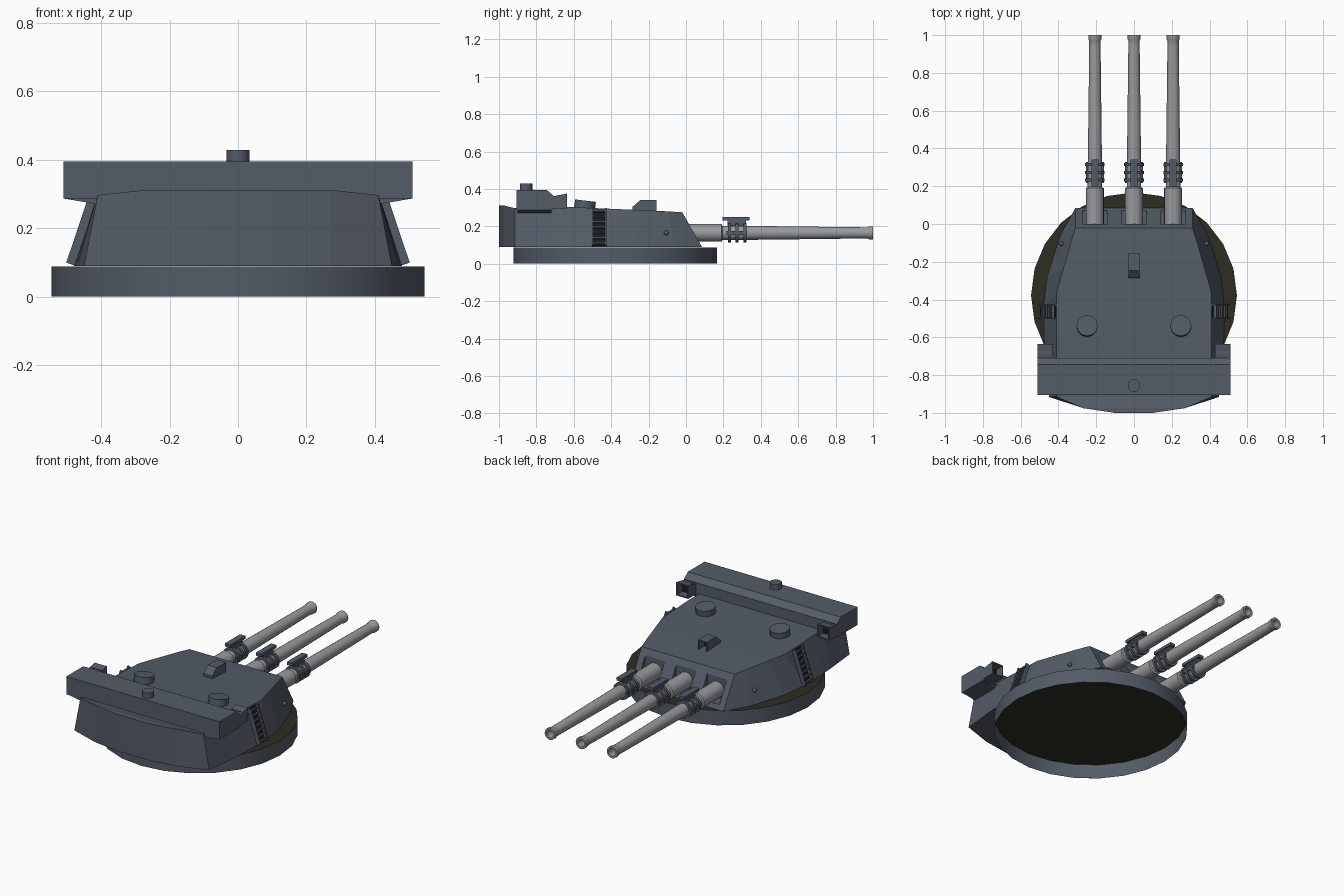
import bpy, bmesh, math
from mathutils import Matrix, Vector

cube = bpy.data.objects.get("Cube")
if cube:
    bpy.data.objects.remove(cube, do_unlink=True)


def make_mat(name, rgb):
    m = bpy.data.materials.new(name)
    m.use_nodes = True
    m.diffuse_color = (*rgb, 1)
    m.node_tree.nodes["Principled BSDF"].inputs["Base Color"].default_value = (*rgb, 1)
    return m


ARMOUR = make_mat("blue grey armour", (0.09, 0.107, 0.135))
STEEL = make_mat("light gun steel", (0.32, 0.325, 0.335))
DECK = make_mat("dark brown deck", (0.027, 0.026, 0.016))
BLACK = make_mat("black recess", (0.01, 0.01, 0.012))


def finish(name, bm, *mats, smooth=False):
    bmesh.ops.recalc_face_normals(bm, faces=bm.faces)
    me = bpy.data.meshes.new(name)
    bm.to_mesh(me)
    bm.free()
    ob = bpy.data.objects.new(name, me)
    bpy.context.collection.objects.link(ob)
    for m in mats:
        me.materials.append(m)
    if smooth:
        bpy.ops.object.select_all(action="DESELECT")
        ob.select_set(True)
        bpy.context.view_layer.objects.active = ob
        bpy.ops.object.shade_smooth_by_angle(angle=math.radians(35))
    return ob


def add_box(bm, center, size, rot=None):
    m = Matrix.Translation(center) @ (rot or Matrix()) @ Matrix.Diagonal((*size, 1))
    bmesh.ops.create_cube(bm, size=1, matrix=m)


def box(name, center, size, mat, rot=None):
    bm = bmesh.new()
    add_box(bm, center, size, rot)
    return finish(name, bm, mat)


def prism(name, profile, x0, x1, opening=False):
    """Extrude a (y, z) profile along x; optionally hollow its +y end."""
    bm = bmesh.new()
    face = bm.faces.new([bm.verts.new((x0, y, z)) for y, z in profile])
    new = bmesh.ops.extrude_face_region(bm, geom=[face])["geom"]
    for v in new:
        if isinstance(v, bmesh.types.BMVert):
            v.co.x = x1
    bmesh.ops.recalc_face_normals(bm, faces=bm.faces)
    if opening:
        end = max(bm.faces, key=lambda f: f.normal.y)
        bmesh.ops.inset_individual(bm, faces=[end], thickness=0.01)
        back = bmesh.ops.extrude_discrete_faces(bm, faces=[end])["faces"][0]
        for v in back.verts:
            v.co.y -= 0.05
        back.material_index = 1
    return finish(name, bm, ARMOUR, BLACK)


def cylinder(name, center, radius, height, mat, sides=16, rot=None):
    bm = bmesh.new()
    bmesh.ops.create_cone(bm, cap_ends=True, segments=sides, radius1=radius, radius2=radius,
                          depth=height, matrix=Matrix.Translation(center) @ (rot or Matrix()))
    return finish(name, bm, mat, smooth=True)


def lathe_y(name, profile, x, z, mat, sides=20):
    """Revolve a closed (radius, y) profile about an axis parallel to y."""
    bm = bmesh.new()
    rings = []
    for r, y in profile:
        rings.append([bm.verts.new((x + r * math.cos(a), y, z + r * math.sin(a)))
                      for a in (math.tau * i / sides for i in range(sides))])
    for a, b in zip(rings, rings[1:]):
        for i in range(sides):
            j = (i + 1) % sides
            bm.faces.new((a[i], a[j], b[j], b[i]))
    bm.faces.new(rings[0])
    bm.faces.new(rings[-1])
    return finish(name, bm, mat, smooth=True)


# Open-bottomed base ring with a dark deck
bm = bmesh.new()
bmesh.ops.create_cone(bm, cap_ends=True, segments=24, radius1=0.545, radius2=0.545,
                      depth=0.088, matrix=Matrix.Translation((0, -0.378, 0.044)))
bmesh.ops.delete(bm, geom=[f for f in bm.faces if f.normal.z < -0.9], context="FACES_ONLY")
for f in bm.faces:
    f.material_index = int(abs(f.normal.z) > 0.9)
finish("base_ring", bm, ARMOUR, DECK, smooth=True)

# Armoured house: stations of bottom x, y and roof x, y, z
stations = [
    (0.10, -1.0, 0.10, -1.0, 0.312),
    (0.27, -0.975, 0.27, -0.975, 0.312),
    (0.45, -0.915, 0.41, -0.915, 0.297),
    (0.47, -0.71, 0.41, -0.71, 0.303),
    (0.475, -0.62, 0.41, -0.62, 0.303),
    (0.48, -0.45, 0.41, -0.36, 0.292),
    (0.46, -0.28, 0.375, -0.24, 0.287),
    (0.39, -0.06, 0.335, -0.10, 0.28),
    (0.31, 0.085, 0.31, -0.02, 0.275),
]
bm = bmesh.new()
rows = []
for xb, yb, xt, yt, zt in stations:
    rows.append([bm.verts.new(p) for p in ((-xb, yb, 0.09), (-xt, yt, zt), (xt, yt, zt), (xb, yb, 0.09))])
for a, b in zip(rows, rows[1:]):
    for i in range(4):
        j = (i + 1) % 4
        bm.faces.new((a[i], a[j], b[j], b[i]))
bm.faces.new(rows[0])
bm.faces.new(rows[-1])
house = finish("turret_house", bm, ARMOUR)

# Gun ports cut into the sloping face
GUN_X, GUN_Z = (-0.207, 0, 0.207), 0.165
bm = bmesh.new()
for x in GUN_X:
    add_box(bm, (x, 0.1, 0.185), (0.13, 0.2, 0.14))
cutter = finish("port_cutter", bm, ARMOUR)
cutter.hide_render = True
cutter.hide_set(True)
cutter.display_type = "WIRE"
mod = house.modifiers.new("gun_ports", "BOOLEAN")
mod.operation = "DIFFERENCE"
mod.solver = "EXACT"
mod.object = cutter
bpy.ops.object.select_all(action="DESELECT")
bpy.context.view_layer.objects.active = house
house.select_set(True)
bpy.ops.object.modifier_apply(modifier=mod.name)
bpy.data.objects.remove(cutter, do_unlink=True)

# Guns with collars and top brackets
barrel = [(0.047, -0.03), (0.047, 0.19), (0.038, 0.195), (0.037, 0.36), (0.030, 0.94), (0.030, 0.97),
          (0.035, 0.98), (0.035, 1.0), (0.023, 1.0), (0.021, 0.9)]
for n, x in zip(("left", "middle", "right"), reversed(GUN_X)):
    lathe_y(n + "_barrel", barrel, x, GUN_Z, STEEL)
    for k, y in enumerate((0.232, 0.272, 0.315)):
        ring = [(0.036, y - 0.008), (0.052, y - 0.008), (0.052, y + 0.008), (0.036, y + 0.008)]
        lathe_y(f"{n}_collar_{k + 1}", ring, x, GUN_Z, ARMOUR)
    box(n + "_bracket_foot", (x, 0.272, 0.217), (0.022, 0.10, 0.035), ARMOUR)
    box(n + "_bracket_plate", (x, 0.268, 0.241), (0.036, 0.145, 0.018), ARMOUR)
    for s in (-1, 1):
        box(f"{n}_collar_strap_{s}", (x + s * 0.04, 0.272, GUN_Z), (0.014, 0.11, 0.02), ARMOUR)

# Rangefinder across the rear roof
prism("rangefinder", [(-0.905, 0.287), (-0.905, 0.395), (-0.745, 0.395), (-0.71, 0.365), (-0.71, 0.287)],
      -0.51, 0.51)
bm = bmesh.new()
under = [bm.verts.new((x, y, z)) for y in (-0.9, -0.72)
         for x, z in ((-0.51, 0.287), (-0.38, 0.265), (0.38, 0.265), (0.51, 0.287))]
bmesh.ops.convex_hull(bm, input=under)
finish("rangefinder_underside", bm, ARMOUR)
ear = [(-0.715, 0.295), (-0.635, 0.295), (-0.635, 0.375), (-0.715, 0.36)]
prism("left_rangefinder_eye", ear, 0.43, 0.51, opening=True)
prism("right_rangefinder_eye", ear, -0.51, -0.43, opening=True)
cylinder("rangefinder_knob", (0, -0.855, 0.408), 0.033, 0.04, ARMOUR)

# Roof fittings
prism("sight_hood", [(-0.285, 0.27), (-0.285, 0.305), (-0.245, 0.34), (-0.157, 0.34), (-0.157, 0.27)],
      -0.03, 0.03, opening=True)
tilt = Matrix.Rotation(math.radians(-7), 4, "X")
for n, s in (("left", 1), ("right", -1)):
    cylinder(n + "_roof_hatch", (s * 0.248, -0.54, 0.315), 0.056, 0.045, ARMOUR, 12, tilt)

    # Side ladders lying on the sloping wall
    lean = Matrix.Rotation(s * math.radians(-18.6), 4, "Y")
    mid = Vector((s * 0.447, -0.463, 0.192))
    box(n + "_ladder_recess", mid, (0.009, 0.07, 0.205), BLACK, lean)
    bm = bmesh.new()
    for y in (-0.035, 0.035):
        add_box(bm, mid + lean @ Vector((s * 0.01, y, 0)), (0.025, 0.008, 0.21), lean)
    for k in range(7):
        add_box(bm, mid + lean @ Vector((s * 0.01, 0, -0.09 + k * 0.03)), (0.02, 0.07, 0.008), lean)
    finish(n + "_ladder", bm, ARMOUR)

    # Round side bolts
    bm = bmesh.new()
    bmesh.ops.create_uvsphere(bm, u_segments=10, v_segments=6, radius=0.013,
                              matrix=Matrix.Translation((s * 0.384, -0.105, 0.165)))
    finish(n + "_side_bolt", bm, ARMOUR, smooth=True)
